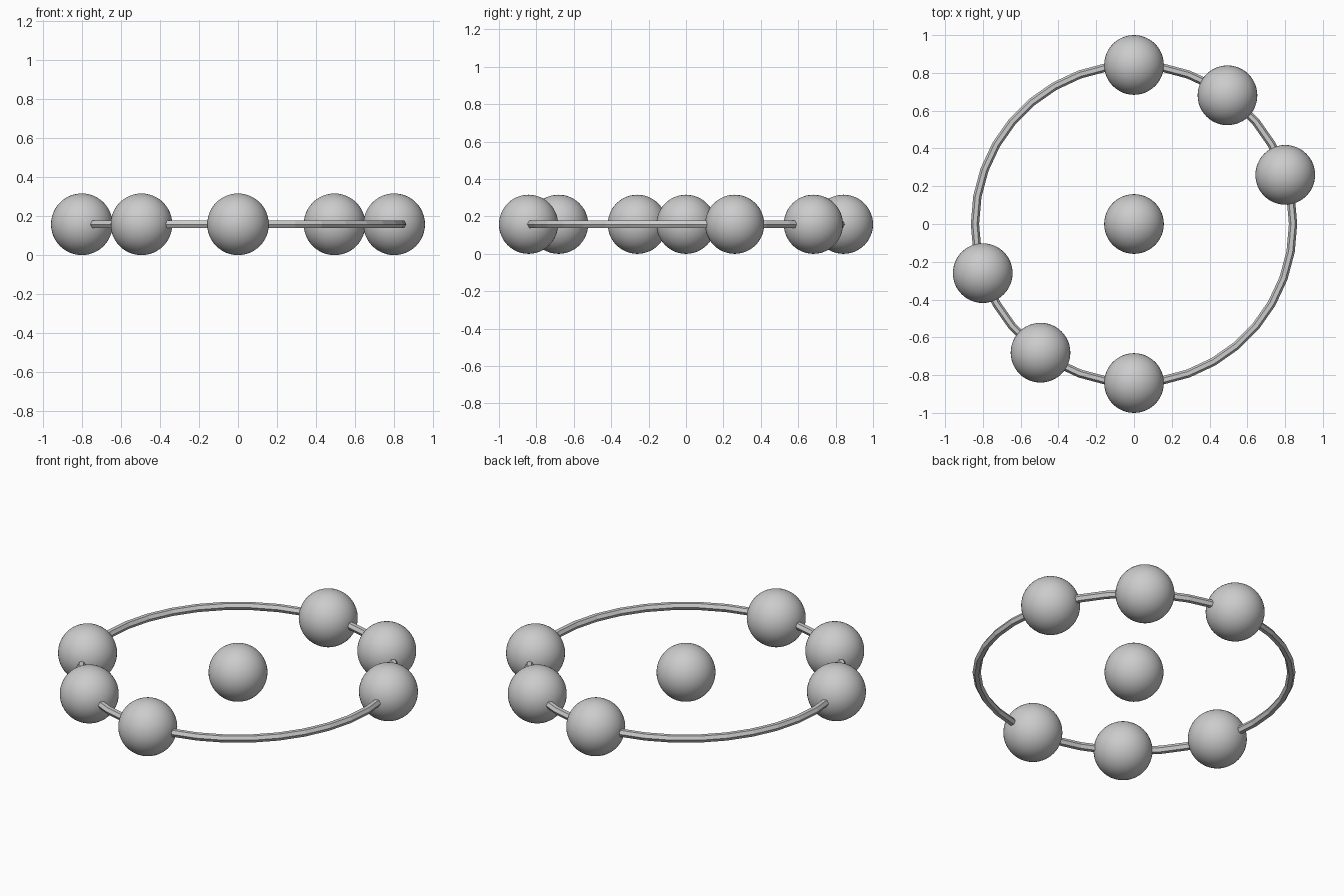
import bpy, bmesh
from math import sin, cos, radians, tau

if "Cube" in bpy.data.objects:
    bpy.data.objects.remove(bpy.data.objects["Cube"])

BALL_R = 0.158
RING_R = 1 - BALL_R
TUBE_R = 0.022
MAJOR, MINOR = 36, 6


def add_ball(name, x, y):
    bpy.ops.mesh.primitive_uv_sphere_add(segments=48, ring_count=24, radius=BALL_R,
                                         location=(x, y, BALL_R))
    ball = bpy.context.object
    ball.name = name
    bpy.ops.object.shade_smooth()


# Centre ball
add_ball("centre_ball", 0, 0)

# Two opposite groups of three balls threaded on the ring
for i, angle in enumerate((18, 54, 90, 198, 234, 270)):
    a = radians(angle)
    add_ball(f"ring_ball_{i + 1}", RING_R * cos(a), RING_R * sin(a))

# Faceted ring with a six-sided section
bpy.ops.mesh.primitive_torus_add(major_radius=RING_R, minor_radius=TUBE_R,
                                 major_segments=MAJOR, minor_segments=MINOR,
                                 location=(0, 0, BALL_R))
bpy.context.object.name = "ring"
